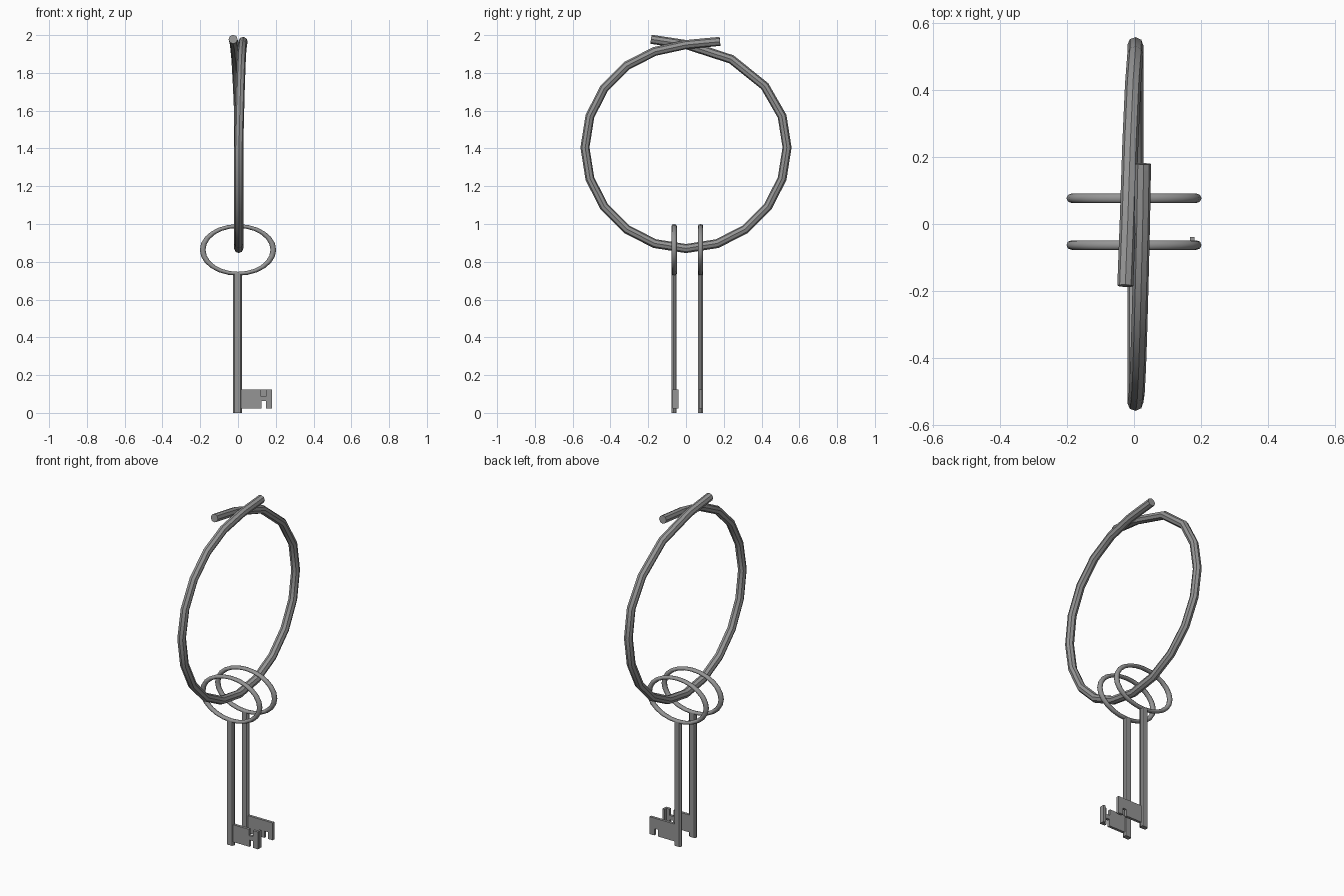
import bpy, bmesh, math

cube = bpy.data.objects.get("Cube")
if cube:
    bpy.data.objects.remove(cube)

iron = bpy.data.materials.new("dull_iron_grey")
iron.use_nodes = True
GREY = (0.3, 0.3, 0.3, 1)
iron.diffuse_color = GREY
iron.node_tree.nodes["Principled BSDF"].inputs["Base Color"].default_value = GREY


def activate(obj):
    bpy.ops.object.select_all(action="DESELECT")
    obj.select_set(True)
    bpy.context.view_layer.objects.active = obj


def prism(name, outline, depth, location, along_y):
    """Extrude a closed outline: from the xz plane along y, or from xy along z."""
    bm = bmesh.new()
    points = [(a, 0, b) if along_y else (a, b, 0) for a, b in outline]
    face = bm.faces.new([bm.verts.new(p) for p in points])
    moved = bmesh.ops.extrude_face_region(bm, geom=[face])["geom"]
    offset = (0, depth, 0) if along_y else (0, 0, depth)
    bmesh.ops.translate(bm, vec=offset,
                        verts=[v for v in moved if isinstance(v, bmesh.types.BMVert)])
    bmesh.ops.recalc_face_normals(bm, faces=bm.faces)
    mesh = bpy.data.meshes.new(name)
    bm.to_mesh(mesh)
    bm.free()
    mesh.materials.append(iron)
    obj = bpy.data.objects.new(name, mesh)
    obj.location = location
    bpy.context.collection.objects.link(obj)
    return obj


# Large hoop: a bent rod whose two ends cross at the top
R, ZC = 0.535, 1.405
path = [(-0.026, -0.185, 1.978), (-0.019, 0.0, 1.95),
        (-0.011, 0.24, 1.872), (-0.003, 0.417, 1.73)]
for step in range(1, -15, -1):
    a = math.radians(18 * step)
    lean = 0.004 + 0.004 * max(0, -step - 10)
    path.append((lean, R * math.cos(a), ZC + R * math.sin(a)))
path += [(0.024, 0.0, 1.95), (0.027, 0.18, 1.967)]

curve = bpy.data.curves.new("large_hoop", "CURVE")
curve.dimensions = "3D"
curve.bevel_depth = 0.024
curve.bevel_resolution = 2
curve.use_fill_caps = True
spline = curve.splines.new("POLY")
spline.points.add(len(path) - 1)
for point, co in zip(spline.points, path):
    point.co = (*co, 1)
hoop = bpy.data.objects.new("large_hoop", curve)
bpy.context.collection.objects.link(hoop)
curve.materials.append(iron)
activate(hoop)
bpy.ops.object.convert(target="MESH")
bpy.ops.object.shade_smooth_by_angle(angle=math.radians(30))

# Bit outlines: one hooked with a notch below, one notched above and below
hooked = [(0.01, 0.022), (0.125, 0.022), (0.125, 0.062), (0.148, 0.062),
          (0.148, 0.022), (0.18, 0.022), (0.18, 0.125), (0.01, 0.125)]
notched = [(0.01, 0.022), (0.125, 0.022), (0.125, 0.062), (0.148, 0.062),
           (0.148, 0.022), (0.18, 0.022), (0.18, 0.125), (0.148, 0.125),
           (0.148, 0.088), (0.122, 0.088), (0.122, 0.125), (0.01, 0.125)]
lip = [(0.168, 0.022), (0.181, 0.022), (0.181, 0.125), (0.168, 0.125)]
shaft = [(0.023, 0.004), (0.016, 0.0135), (-0.016, 0.0135),
         (-0.023, 0.004), (-0.023, -0.004), (-0.016, -0.0135),
         (0.016, -0.0135), (0.023, -0.004)]

# Two keys, each a flattened loop, a shaft and a bit
for label, y, bit in (("front", -0.063, notched), ("back", 0.077, hooked)):
    bpy.ops.mesh.primitive_torus_add(
        major_segments=24, minor_segments=8, major_radius=0.187, minor_radius=0.015,
        location=(0, y, 0.863), rotation=(math.pi / 2, 0, 0))
    loop = bpy.context.object
    loop.name = label + "_key_loop"
    loop.scale = (1, 0.675, 0.95)
    loop.data.materials.append(iron)
    bpy.ops.object.shade_smooth_by_angle(angle=math.radians(50))
    prism(label + "_key_shaft", shaft, 0.737, (-0.003, y, 0), False)
    prism(label + "_key_bit", bit, 0.016, (0, y - 0.008, 0), True)
prism("front_key_bit_lip", lip, 0.024, (0, -0.063, 0), True)
